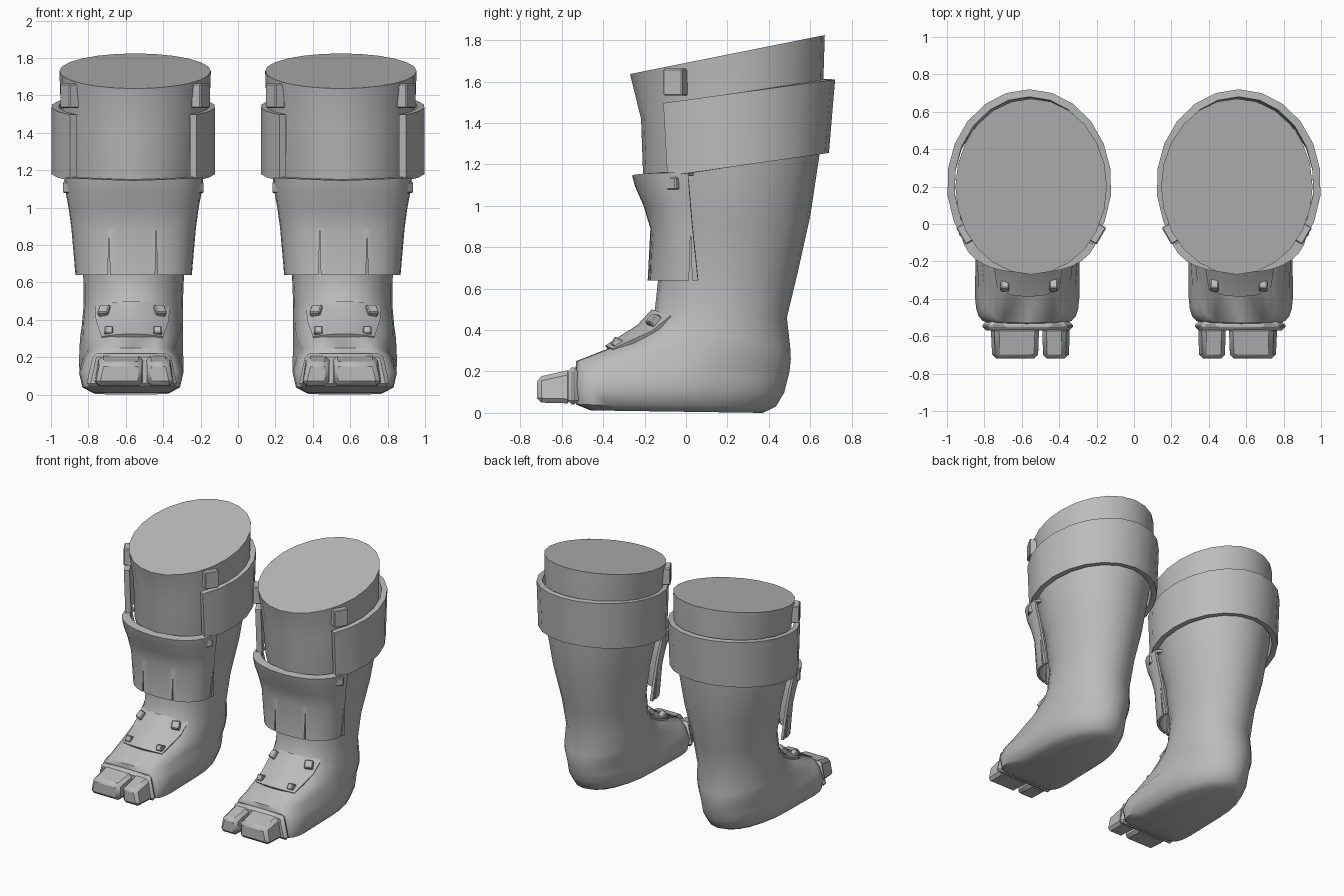
import bpy, bmesh
from math import sin, cos, pi, radians
from mathutils import Matrix, Vector

cube = bpy.data.objects.get("Cube")
if cube:
    bpy.data.objects.remove(cube, do_unlink=True)

grey = bpy.data.materials.new("plain grey")
grey.use_nodes = True
COLOUR = (0.5, 0.5, 0.5, 1)
grey.diffuse_color = COLOUR
grey.node_tree.nodes["Principled BSDF"].inputs["Base Color"].default_value = COLOUR


def finish(name, bm, thick=0, bevel=0, cutter=None, angle=35):
    """Turn a bmesh of one side into a mirrored, shaded object."""
    mesh = bpy.data.meshes.new(name)
    bm.to_mesh(mesh)
    bm.free()
    mesh.materials.append(grey)
    ob = bpy.data.objects.new(name, mesh)
    bpy.context.collection.objects.link(ob)
    if thick:
        m = ob.modifiers.new("thickness", 'SOLIDIFY')
        m.thickness, m.offset = thick, -1
    if bevel:
        m = ob.modifiers.new("bevel", 'BEVEL')
        m.width, m.segments = bevel, 1
    if cutter:
        m = ob.modifiers.new("slits", 'BOOLEAN')
        m.object, m.solver = cutter, 'EXACT'
    m = ob.modifiers.new("mirror", 'MIRROR')
    m.use_mirror_merge = False
    bpy.ops.object.select_all(action='DESELECT')
    ob.select_set(True)
    bpy.context.view_layer.objects.active = ob
    bpy.ops.object.convert(target='MESH')
    bpy.ops.object.shade_smooth_by_angle(angle=radians(angle))
    return ob


def grid(rows, closed=False):
    """Skin rows of points, listed from top to bottom."""
    bm = bmesh.new()
    vs = [[bm.verts.new(p) for p in row] for row in rows]
    n = len(vs[0])
    for a, b in zip(vs, vs[1:]):
        for i in range(n if closed else n - 1):
            j = (i + 1) % n
            bm.faces.new((a[i], b[i], b[j], a[j]))
    if closed:
        bm.faces.new(vs[0])
        bm.faces.new(vs[-1][::-1])
    return bm


def power(v, e):
    return abs(v) ** e * (1 if v >= 0 else -1)


def oval(zf, zb, yf, yb, wf, wb, cx, p, n=24):
    """Closed ring, its front half squared off by exponent p."""
    pts = []
    for i in range(n):
        t = 2 * pi * i / n
        c, s = cos(t), sin(t)
        e = 2 / p if s < -1e-6 else 1
        y = (yf + yb) / 2 + (yb - yf) / 2 * power(s, e)
        k = (y - yf) / (yb - yf)
        w = wb + (wf - wb) * max(0, 1 - 2 * k)
        pts.append((cx + w * power(c, e), y, zf + (zb - zf) * k))
    return pts


def block(bm, centre, size, rot=Matrix()):
    return bmesh.ops.create_cube(
        bm, size=1, matrix=Matrix.Translation(centre) @ rot @ Matrix.Diagonal((*size, 1)))["verts"]


# Leg and foot: front z, back z, front y, back y, front and back half width, centre, squareness
finish("leg", grid([oval(*r) for r in [
    (1.636, 1.824, -.27, .67, .405, .405, .55, 2),
    (1.42, 1.5, -.217, .66, .395, .395, .55, 2),
    (1.14, 1.25, -.207, .645, .375, .375, .56, 2),
    (.9, .95, -.15, .6, .325, .325, .56, 2),
    (.64, .68, -.135, .54, .27, .27, .558, 2.1),
    (.5, .46, -.15, .487, .265, .265, .56, 2.2),
    (.42, .32, -.2, .503, .265, .27, .565, 2.4),
    (.34, .26, -.3, .506, .25, .275, .57, 3),
    (.25, .2, -.53, .5, .205, .277, .571, 6),
    (.2, .16, -.535, .49, .25, .28, .571, 7),
    (.12, .1, -.535, .475, .284, .275, .571, 8),
    (.04, .03, -.53, .434, .27, .25, .571, 7),
    (.012, .0, -.46, .37, .22, .2, .571, 4)]], closed=True), angle=50)

# Calf cuff: an open band wrapped round the back
rows = []
for base, rise, ry in [(1.496, .137, .505), (1.14, .144, .475)]:
    row = []
    for i in range(17):
        t = radians(-40 + 260 * i / 16)
        y = .215 + ry * sin(t)
        row.append((.56 + .44 * cos(t), y, base + rise * (y + .11)))
    rows.append(row)
finish("calf_cuff", grid(rows), thick=.04, angle=30)

# Slits in the shin guard, cut by thin wedges
bm = bmesh.new()


def wedge(x, y, dx, dy, wx, wy):
    """Prism narrowing upward: length along (dx, dy), width along (wx, wy)."""
    ends = []
    for s in (-1, 1):
        o = Vector((x + s * dx, y + s * dy, 0))
        side = Vector((wx, wy, 0))
        ends.append([bm.verts.new(o - side + Vector((0, 0, .6))),
                     bm.verts.new(o + side + Vector((0, 0, .6))),
                     bm.verts.new(o + Vector((0, 0, .88)))])
    a, b = ends
    bm.faces.new(a)
    bm.faces.new(b[::-1])
    for i in range(3):
        j = (i + 1) % 3
        bm.faces.new((a[j], a[i], b[i], b[j]))


for x in (.437, .69):
    wedge(x, -.17, 0, .12, .007, 0)
for x in (.25, .87):
    wedge(x, .022, .1, 0, 0, .009)
bmesh.ops.recalc_face_normals(bm, faces=bm.faces)
mesh = bpy.data.meshes.new("slit_cutter")
bm.to_mesh(mesh)
bm.free()
cutter = bpy.data.objects.new("slit_cutter", mesh)
bpy.context.collection.objects.link(cutter)
cutter.hide_render = True

# Shin guard: front half shell with a lip turned in at the top
rows = []
for z, yf, yb, w in [(1.15, -.2, .04, .33), (1.145, -.26, .01, .372), (1.09, -.245, .015, .365),
                     (1.0, -.205, .022, .348), (.89, -.172, .032, .333), (.64, -.185, .058, .311)]:
    row = []
    for i in range(17):
        t = pi + pi * i / 16
        row.append((.558 + w * power(cos(t), .8), yb + (yb - yf) * power(sin(t), .8),
                    z + (.015 * abs(cos(t)) if z > 1.1 else 0)))
    rows.append(row)
finish("shin_guard", grid(rows), thick=.02, cutter=cutter, angle=40)
bpy.data.objects.remove(cutter, do_unlink=True)

# Instep plate draped over the top of the foot
rows = []
for y, z, dy, dz, w in [(-.165, .5, .09, .03, .2), (-.235, .425, .07, .03, .195), (-.39, .325, .035, .015, .165)]:
    rows.append([(.565 + w * u, y + dy * u * u, z - dz * u * u) for u in (-1, -.5, 0, .5, 1)])
finish("instep_plate", grid(rows), thick=.035, angle=30)

# Strap buckles on the leg and on the instep
bm = bmesh.new()
for s in (-1, 1):
    turn = Matrix.Rotation(s * radians(-30), 4, 'Z')
    block(bm, (.55 + s * .35, -.05, 1.597), (.06, .105, .13), turn)
    turn = Matrix.Rotation(s * radians(-40), 4, 'Z')
    block(bm, (.56 + s * .335, -.065, 1.108), (.05, .08, .06), turn)
    tilt = Matrix.Rotation(radians(-45), 4, 'X')
    block(bm, (.567 + s * .145, -.15, .44), (.06, .06, .06), Matrix.Rotation(s * .4, 4, 'Z') @ tilt)
    tilt = Matrix.Rotation(radians(-28), 4, 'X')
    block(bm, (.56 + s * .13, -.325, .335), (.045, .065, .045), tilt)
finish("buckles", bm, bevel=.006, angle=20)

# Toe opening rim and the two toes
bm = bmesh.new()
for v in block(bm, (.568, -.545, .13), (.49, .05, .18)):
    if v.co.z > .13:
        v.co.x = .568 + (v.co.x - .568) * .84
finish("toe_rim", bm, bevel=.02)

for name, x, width, inner in [("big_toe", .638, .262, 1), ("small_toe", .415, .15, -1)]:
    bm = bmesh.new()
    for v in block(bm, (x, -.635, .128), (width, .17, .165)):
        if v.co.y < -.64:
            v.co.z = .172 if v.co.z > .12 else .05
            v.co.x = x + (v.co.x - x) * .95
        if v.co.z > .12 and (v.co.x - x) * inner > 0:
            v.co.x -= inner * .025
    finish(name, bm, bevel=.022)
